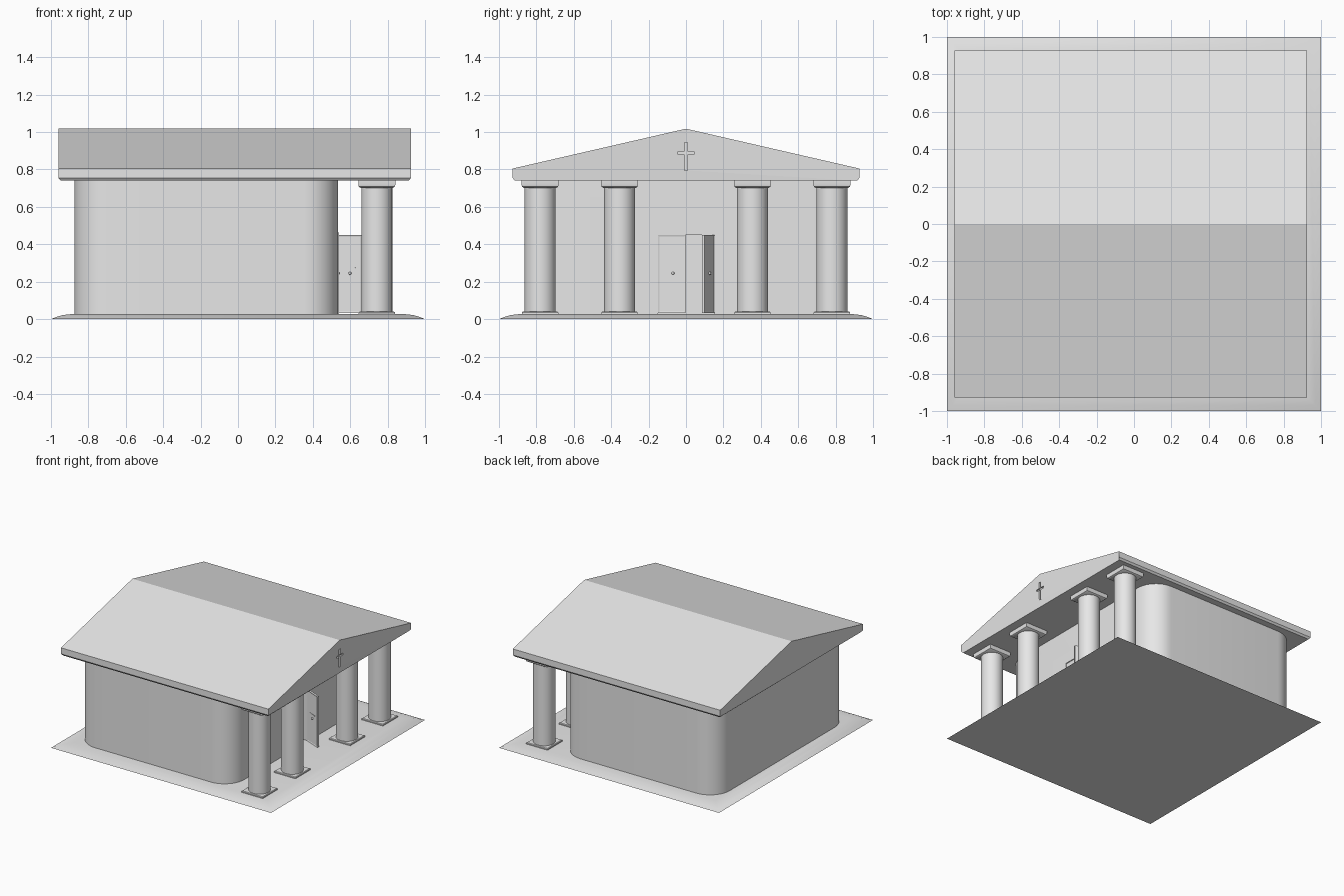
import bpy, bmesh, math
from mathutils import Vector

if "Cube" in bpy.data.objects:
    bpy.data.objects.remove(bpy.data.objects["Cube"], do_unlink=True)

stone = bpy.data.materials.new("grey stone")
stone.use_nodes = True
stone.diffuse_color = (0.8, 0.8, 0.8, 1)
stone.node_tree.nodes["Principled BSDF"].inputs["Base Color"].default_value = (0.8, 0.8, 0.8, 1)


def finish(bm, name, smooth=False):
    bmesh.ops.recalc_face_normals(bm, faces=bm.faces)
    mesh = bpy.data.meshes.new(name)
    bm.to_mesh(mesh)
    bm.free()
    mesh.materials.append(stone)
    obj = bpy.data.objects.new(name, mesh)
    bpy.context.collection.objects.link(obj)
    if smooth:
        bpy.ops.object.select_all(action='DESELECT')
        obj.select_set(True)
        bpy.context.view_layer.objects.active = obj
        bpy.ops.object.shade_smooth_by_angle(angle=math.radians(35))
    return obj


def loft(name, rings, smooth=False):
    """Closed solid through matching rings of points."""
    bm = bmesh.new()
    rows = [[bm.verts.new(p) for p in ring] for ring in rings]
    for low, high in zip(rows, rows[1:]):
        for i in range(len(low)):
            j = (i + 1) % len(low)
            bm.faces.new((low[i], low[j], high[j], high[i]))
    bm.faces.new(rows[0])
    bm.faces.new(rows[-1])
    return finish(bm, name, smooth)


def box(name, low, high):
    ring = [(low[0], low[1]), (high[0], low[1]), (high[0], high[1]), (low[0], high[1])]
    return loft(name, [[(x, y, z) for x, y in ring] for z in (low[2], high[2])])


def square(half, z, x=0, y=0):
    return [(x + sx * half, y + sy * half, z) for sx, sy in ((-1, -1), (1, -1), (1, 1), (-1, 1))]


def rounded(x0, x1, half_y, r, z, steps=10):
    """Rounded rectangle ring at height z."""
    corners = [(x1 - r, half_y - r), (x0 + r, half_y - r), (x0 + r, r - half_y), (x1 - r, r - half_y)]
    ring = []
    for q, (cx, cy) in enumerate(corners):
        for s in range(steps + 1):
            a = (q + s / steps) * math.pi / 2
            ring.append((cx + r * math.cos(a), cy + r * math.sin(a), z))
    return ring


def cut(obj, cutter):
    cutter.hide_render = True
    cutter.hide_viewport = True
    cutter.display_type = 'WIRE'
    mod = obj.modifiers.new("cut", 'BOOLEAN')
    mod.operation = 'DIFFERENCE'
    mod.solver = 'EXACT'
    mod.object = cutter


# Ground slab with softly rounded rim
loft("ground_slab", [square(h, z) for h, z in
                     ((1.0, 0), (0.97, 0.012), (0.935, 0.022), (0.88, 0.028))], True)

# Hall with rounded corners, hollow behind the doorway
hall = loft("hall", [rounded(-0.875, 0.535, 0.86, 0.18, z) for z in (0.02, 0.745)], True)
cut(hall, loft("hall_cavity", [rounded(-0.835, 0.495, 0.82, 0.14, z) for z in (0.028, 0.74)]))
cut(hall, box("doorway_cutter", (0.45, -0.155, 0.028), (0.6, 0.155, 0.452)))

# Gabled roof with chamfered lower edge
outline = [(-0.915, 0.74), (0.915, 0.74), (0.927, 0.755), (0.927, 0.805),
           (0, 1.018), (-0.927, 0.805), (-0.927, 0.755)]
end_scale = ((-0.96, 0), (0.925, 0))
roof = loft("roof", [[(x + (0.012 if x < 0 else -0.012) * (z < 0.75), y, z) for y, z in outline]
                     for x, _ in end_scale])

# Cross engraved in the front gable
for name, y, low, high in (("cross_upright_cutter", 0.008, 0.795, 0.945),
                           ("cross_arm_cutter", 0.042, 0.88, 0.896)):
    cut(roof, box(name, (0.913, -y, low), (0.95, y, high)))

# Portico columns with square plinths and capitals
for i, y in enumerate((-0.78, -0.355, 0.355, 0.78), 1):
    x = 0.742
    loft(f"column_{i}", [[(x + 0.083 * math.cos(a), y + 0.083 * math.sin(a), z)
                          for a in (k * math.tau / 32 for k in range(32))]
                         for z in (0.035, 0.705)], True)
    loft(f"plinth_{i}", [square(h, z, x, y) for h, z in ((0.097, 0.025), (0.097, 0.036), (0.092, 0.04))])
    loft(f"capital_{i}", [square(h, z, x, y) for h, z in
                          ((0.086, 0.701), (0.096, 0.708), (0.099, 0.718), (0.099, 0.742))], True)

# Door frame
for side, name in ((-1, "right"), (1, "left")):
    edges = sorted((side * 0.15, side * 0.162))
    box(f"door_frame_{name}", (0.49, edges[0], 0.025), (0.541, edges[1], 0.462))
box("door_frame_top", (0.49, -0.162, 0.45), (0.541, 0.162, 0.462))


def door_leaf(name, hinge, angle):
    """Panelled leaf with a knob on each face, turned about its hinge."""
    leaf = box(name, (-0.008, 0, 0.032), (0.008, 0.147, 0.449))
    bm = bmesh.new()
    bm.from_mesh(leaf.data)
    sides = [f for f in bm.faces if abs(f.normal.x) > 0.9]
    bmesh.ops.inset_individual(bm, faces=sides, thickness=0.012, depth=-0.003)
    bm.to_mesh(leaf.data)
    bm.free()
    knobs = bmesh.new()
    for x in (-0.009, 0.009):
        made = bmesh.ops.create_uvsphere(knobs, u_segments=12, v_segments=8, radius=0.008)
        bmesh.ops.translate(knobs, verts=made["verts"], vec=Vector((x, 0.08, 0.245)))
    parts = [leaf, finish(knobs, name + "_knobs", True),
             box(name + "_letter_slot", (-0.007, 0.04, 0.272), (0.007, 0.11, 0.277))]
    for part in parts:
        part.location = hinge
        part.rotation_euler.z = angle


# One leaf closed, the other swung outwards
door_leaf("closed_door", (0.528, -0.15, 0), 0)
door_leaf("open_door", (0.528, 0.15, 0), math.radians(-113))
